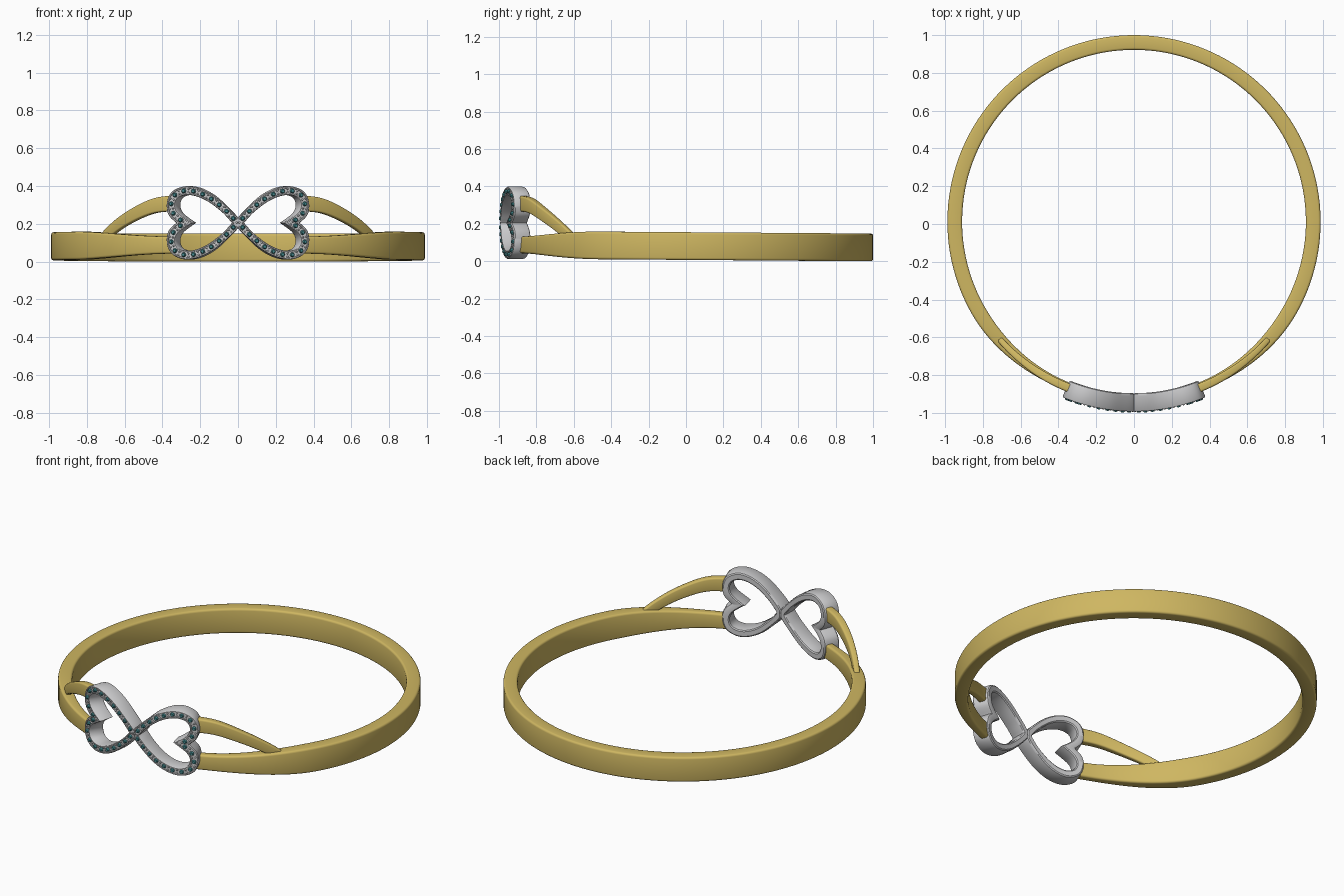
import bpy, bmesh
from math import sin, cos, asin, radians, pi
from mathutils import Vector, Matrix

cube = bpy.data.objects.get("Cube")
if cube:
    bpy.data.objects.remove(cube, do_unlink=True)


def material(name, r, g, b):
    m = bpy.data.materials.new(name)
    m.use_nodes = True
    m.diffuse_color = (r, g, b, 1)
    m.node_tree.nodes["Principled BSDF"].inputs["Base Color"].default_value = (r, g, b, 1)
    return m


gold = material("gold", 0.62, 0.47, 0.12)
silver = material("silver", 0.6, 0.6, 0.61)
teal = material("teal stone", 0.06, 0.26, 0.28)


def finish(name, bm, mat, mirror=False, angle=35):
    bmesh.ops.recalc_face_normals(bm, faces=bm.faces)
    mesh = bpy.data.meshes.new(name)
    bm.to_mesh(mesh)
    bm.free()
    mesh.materials.append(mat)
    ob = bpy.data.objects.new(name, mesh)
    bpy.context.collection.objects.link(ob)
    bpy.ops.object.select_all(action="DESELECT")
    ob.select_set(True)
    bpy.context.view_layer.objects.active = ob
    bpy.ops.object.shade_smooth_by_angle(angle=radians(angle))
    if mirror:
        mod = ob.modifiers.new("Mirror", "MIRROR")
        mod.use_axis[0] = True
        mod.use_mirror_merge = False
    return ob


def loft(sections, closed):
    """Skin a list of equal cross-section loops."""
    bm = bmesh.new()
    rings = [[bm.verts.new(p) for p in s] for s in sections]
    n = len(rings[0])
    pairs = list(zip(rings, rings[1:])) + ([(rings[-1], rings[0])] if closed else [])
    for a, b in pairs:
        for i in range(n):
            j = (i + 1) % n
            bm.faces.new((a[i], a[j], b[j], b[i]))
    if not closed:
        bm.faces.new(rings[0])
        bm.faces.new(rings[-1])
    return bm


def polar(phi, r, z, cy=0.0):
    """Point on a cylinder; phi runs from the front centre toward +x."""
    return Vector((r * sin(phi), cy - r * cos(phi), z))


def spline(points, steps):
    """Smooth curve through points of any dimension."""
    out = []
    pts = [Vector(p) for p in points]
    for i in range(len(pts) - 1):
        a, b, c, d = pts[max(i - 1, 0)], pts[i], pts[i + 1], pts[min(i + 2, len(pts) - 1)]
        for k in range(steps):
            t = k / steps
            out.append(b + t / 2 * (c - a + t * (2 * a - 5 * b + 4 * c - d + t * (3 * (b - c) + d - a))))
    return out + [pts[-1]]


def bar_section(phi, r, z, half_t, half_h, round_by):
    """Rectangle with rounded corners, standing across the bangle."""
    loop = []
    for k, (sx, sz) in enumerate(((1, 1), (-1, 1), (-1, -1), (1, -1))):
        for step in range(4):
            a = k * pi / 2 + step * pi / 6
            loop.append(polar(phi, r + sx * (half_t - round_by) + round_by * cos(a),
                              z + sz * (half_h - round_by) + round_by * sin(a), 0.012))
    return loop


# Main band, open at the front and tapered toward its ends
sections = []
count = 128
for i in range(count + 1):
    deg = 21 + 318 * i / count
    t = min(1, (min(deg, 360 - deg) - 21) / 40)
    t = t * t * (3 - 2 * t)
    phi = radians(deg)
    sections.append(bar_section(phi, 0.949 - 0.008 * (1 - t), 0.081 + 0.007 * cos(phi),
                                0.023 + 0.016 * t, 0.045 + 0.029 * t, 0.012))
finish("band", loft(sections, False), gold)

# Upper straps rising from the band to the hearts: x, centre height, half height, half thickness
strap = spline([(0.33, 0.308, 0.042, 0.023), (0.42, 0.3, 0.04, 0.022), (0.5, 0.273, 0.038, 0.021),
                (0.6, 0.218, 0.035, 0.018), (0.68, 0.155, 0.033, 0.016), (0.74, 0.09, 0.03, 0.014)], 6)
sections = [bar_section(asin(x / 0.945), 0.945, z, ht, hh, 0.01) for x, z, hh, ht in strap]
finish("upper_strap", loft(sections, False), gold, True)

# Heart outline, upper half from tip to cleft: outer x, z then inner x, z (from the centre line)
MID = 0.205
half = spline([(0, 0, 0.032, 0), (0, 0.027, 0.045, 0.015), (0.055, 0.083, 0.085, 0.057),
               (0.13, 0.145, 0.155, 0.11), (0.21, 0.184, 0.22, 0.14), (0.285, 0.193, 0.275, 0.147),
               (0.35, 0.165, 0.318, 0.13), (0.377, 0.11, 0.332, 0.09), (0.37, 0.045, 0.31, 0.048),
               (0.328, 0, 0.24, 0)], 7)
flip = Vector((1, -1, 1, -1))
outline = half + [Vector(a * b for a, b in zip(p, flip)) for p in reversed(half[1:-1])]


def bend(x, z, r):
    return polar(asin(max(x, 0) / 0.99), r, MID + z)


# Frame cross-section: rounded back, channel on the front; share of width, radius
frame = [(0, 0.912), (0.06, 0.901), (0.2, 0.896), (0.8, 0.896), (0.94, 0.901), (1, 0.912),
         (1, 0.986), (0.92, 0.992), (0.8, 0.992), (0.77, 0.987),
         (0.23, 0.987), (0.2, 0.992), (0.08, 0.992), (0, 0.986)]
sections = [[bend(ix + (ox - ix) * t, iz + (oz - iz) * t, r) for t, r in frame]
            for ox, oz, ix, iz in outline]
finish("heart_frame", loft(sections, True), silver, True)

# Evenly spaced spots along the middle of the frame
middle = [Vector(((p[0] + p[2]) / 2, (p[1] + p[3]) / 2)) for p in outline]
middle.append(middle[0])


def along(distance):
    for a, b in zip(middle, middle[1:]):
        d = (b - a).length
        if distance <= d:
            return a + (b - a) * distance / d, (b - a).normalized()
        distance -= d
    return middle[-1], (middle[-1] - middle[-2]).normalized()


total = sum((b - a).length for a, b in zip(middle, middle[1:]))
stones = bmesh.new()
beads = bmesh.new()
number = 22
for i in range(number):
    # Faceted stone
    p, _ = along(total * (i + 0.5) / number)
    spot = bend(p.x, p.y, 0.992)
    out = Vector((spot.x, spot.y, 0)).normalized()
    turn = out.to_track_quat("Z", "Y").to_matrix().to_4x4()
    bmesh.ops.create_cone(stones, cap_ends=True, segments=8, radius1=0.014, radius2=0.008,
                          depth=0.014, matrix=Matrix.Translation(spot) @ turn)
    # Pair of setting beads between stones
    p, way = along(total * i / number)
    for side in (-1, 1):
        q = p + Vector((-way.y, way.x)) * side * 0.009
        bmesh.ops.create_icosphere(beads, subdivisions=1, radius=0.006,
                                   matrix=Matrix.Translation(bend(q.x, q.y, 0.99)))
finish("stones", stones, teal, True, 20)
finish("setting_beads", beads, silver, True, 60)
